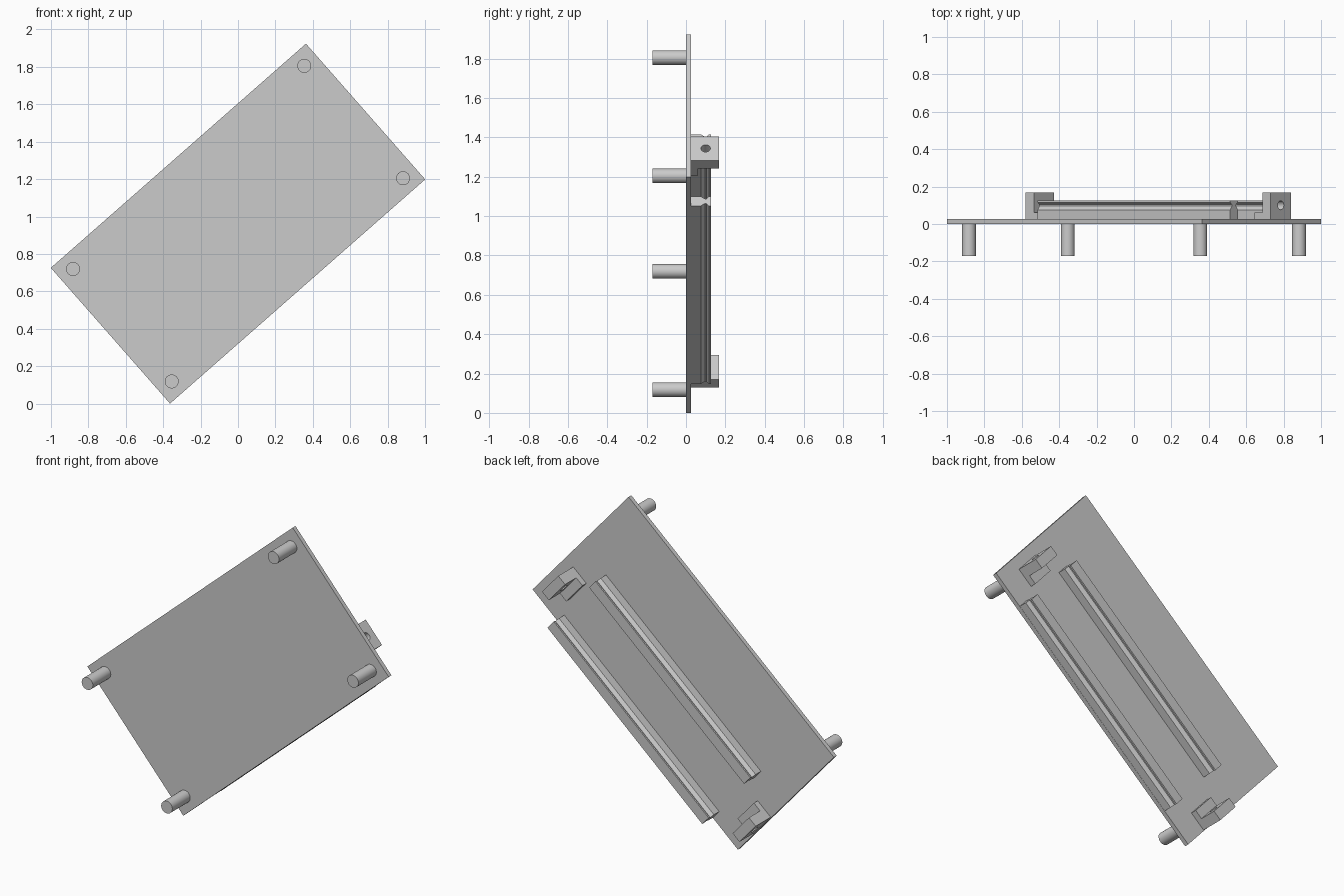
import bpy, bmesh, math
from mathutils import Matrix, Vector

cube = bpy.data.objects.get("Cube")
if cube:
    bpy.data.objects.remove(cube, do_unlink=True)

GREY = (0.6, 0.6, 0.6, 1)
mat = bpy.data.materials.new("light_grey")
mat.use_nodes = True
mat.diffuse_color = GREY
mat.node_tree.nodes["Principled BSDF"].inputs["Base Color"].default_value = GREY

# Local frame: x along the board, z across it, y out of its back
TILT = Matrix.Translation((0, 0, 0.962)) @ Matrix.Rotation(math.radians(-41.3), 4, 'Y')
BACK = 0.026


def finish(name, bm):
    bmesh.ops.recalc_face_normals(bm, faces=bm.faces)
    mesh = bpy.data.meshes.new(name)
    bm.to_mesh(mesh)
    bm.free()
    mesh.materials.append(mat)
    obj = bpy.data.objects.new(name, mesh)
    obj.matrix_world = TILT
    bpy.context.collection.objects.link(obj)
    return obj


def extrude(name, points, direction):
    """Solid swept from a closed planar profile."""
    bm = bmesh.new()
    face = bm.faces.new([bm.verts.new(p) for p in points])
    swept = bmesh.ops.extrude_face_region(bm, geom=[face], use_keep_orig=True)["geom"]
    verts = [g for g in swept if isinstance(g, bmesh.types.BMVert)]
    bmesh.ops.translate(bm, verts=verts, vec=Vector(direction))
    return finish(name, bm)


def cylinder(name, centre, radius, depth, axis):
    bm = bmesh.new()
    spin = Matrix.Rotation(math.pi / 2, 4, axis)
    bmesh.ops.create_cone(bm, cap_ends=True, segments=40, radius1=radius, radius2=radius,
                          depth=depth, matrix=Matrix.Translation(centre) @ spin)
    return finish(name, bm)


def smooth(obj):
    bpy.ops.object.select_all(action='DESELECT')
    obj.select_set(True)
    bpy.context.view_layer.objects.active = obj
    bpy.ops.object.shade_smooth_by_angle(angle=math.radians(30))


# Base board
L, W = 0.908, 0.483
extrude("base_board", [(-L, 0, -W), (L, 0, -W), (L, 0, W), (-L, 0, W)], (0, BACK, 0))

# Four standoff legs on the front
for sx, side in ((-1, "right"), (1, "left")):
    for sz, level in ((-1, "lower"), (1, "upper")):
        smooth(cylinder(f"{level}_{side}_leg", (sx * 0.823, -0.085, sz * 0.4), 0.037, 0.17, 'X'))

# Two guide rails with a groove down each side
HALF = [(0.032, 0), (0.032, 0.05), (0.025, 0.058), (0.016, 0.07), (0.016, 0.077), (0.032, 0.09), (0.032, 0.1)]
section = HALF + [(-w, h) for w, h in reversed(HALF)]
for name, z in (("outer_rail", -0.45), ("middle_rail", -0.03)):
    extrude(name, [(-0.685, BACK + h, z + w) for w, h in section], (1.37, 0, 0))

# Two L-shaped shaft brackets, feet facing inward
for name, x, s in (("left_bracket", 0.842, 1), ("right_bracket", -0.904, -1)):
    inner = x - s * 0.06
    foot = x - s * 0.115
    top, step = 0.168, 0.062
    if s < 0:
        inner, foot = x + 0.06, x + 0.115
    outline = [(x, BACK), (x, top), (inner, top), (inner, step), (foot, step), (foot, BACK)]
    bracket = extrude(name, [(a, b, -0.313) for a, b in outline], (0, 0, 0.164))
    cutter = cylinder("shaft_hole_cutter", (x, 0.1, -0.231), 0.024, 0.3, 'Y')
    cutter.hide_render = True
    hole = bracket.modifiers.new("shaft_hole", 'BOOLEAN')
    hole.operation = 'DIFFERENCE'
    hole.solver = 'EXACT'
    hole.object = cutter
    bpy.context.view_layer.objects.active = bracket
    bpy.ops.object.modifier_apply(modifier=hole.name)
    bpy.data.objects.remove(cutter, do_unlink=True)
    smooth(bracket)
